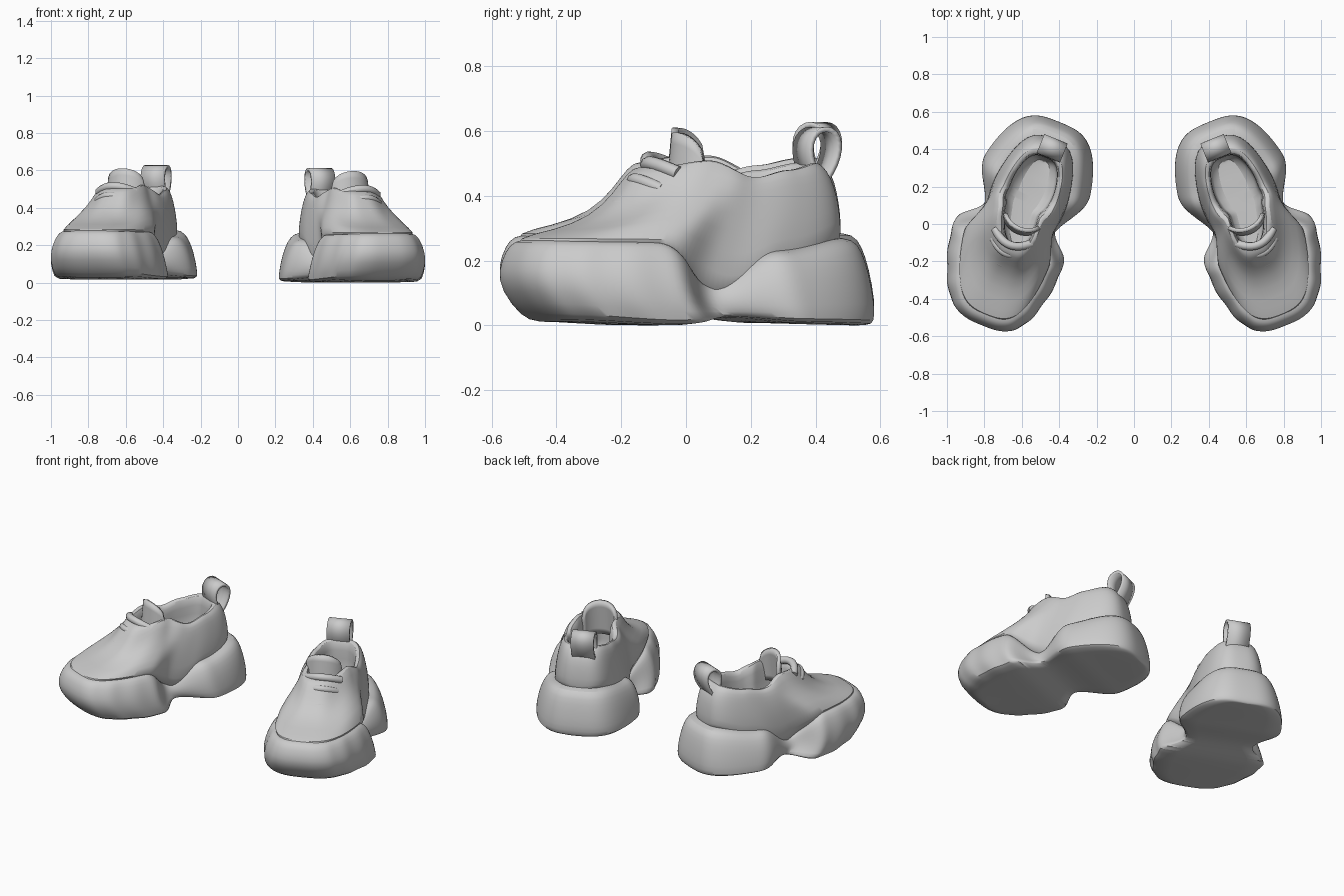
import bpy, bmesh, math
from mathutils import Vector

if "Cube" in bpy.data.objects:
    bpy.data.objects.remove(bpy.data.objects["Cube"], do_unlink=True)

grey = bpy.data.materials.new("plain grey")
grey.use_nodes = True
grey.diffuse_color = (0.6, 0.6, 0.6, 1)
grey.node_tree.nodes["Principled BSDF"].inputs["Base Color"].default_value = (0.6, 0.6, 0.6, 1)

TURN = math.radians(22)   # toes point outwards
N = 96                    # points round each ring


def place(side, v, w, z):
    """Shoe space (v to the toe, w to the outer side) into the scene."""
    x = 0.62 + v * math.sin(TURN) + w * math.cos(TURN)
    y = -v * math.cos(TURN) + w * math.sin(TURN)
    return Vector((side * x, y, z + (0.015 if side < 0 else 0)))


def ease(s, keys):
    """Smooth interpolation through (position, value) keys."""
    for (a, p), (b, q) in zip(keys, keys[1:]):
        if s <= b:
            k = max(0, (s - a) / (b - a))
            return p + (q - p) * k * k * (3 - 2 * k)
    return keys[-1][1]


def finish(name, verts, faces, subdiv=0, thick=0, angle=50):
    bm = bmesh.new()
    bv = [bm.verts.new(p) for p in verts]
    for f in faces:
        bm.faces.new([bv[i] for i in f])
    bmesh.ops.recalc_face_normals(bm, faces=bm.faces)
    me = bpy.data.meshes.new(name)
    bm.to_mesh(me)
    bm.free()
    me.materials.append(grey)
    ob = bpy.data.objects.new(name, me)
    bpy.context.collection.objects.link(ob)
    if thick:
        mod = ob.modifiers.new("thickness", "SOLIDIFY")
        mod.thickness, mod.offset = thick, 0
    if subdiv:
        ob.modifiers.new("smooth", "SUBSURF").levels = subdiv
        ob.modifiers["smooth"].render_levels = subdiv
    bpy.ops.object.select_all(action="DESELECT")
    ob.select_set(True)
    bpy.context.view_layer.objects.active = ob
    bpy.ops.object.shade_smooth_by_angle(angle=math.radians(angle))


def ring(side, row, lugs, low, early):
    """One foot-shaped contour: ends, three half widths, four heights.
    low is where the height dips, early how much it has dipped before that."""
    v0, v1, heel, waist, ball, zh, zm, zb, zt = row
    pts = []
    for i in range(N):
        t = math.tau * i / N
        s = (1 - math.cos(t)) / 2
        half = ease(s, [(0.28, heel), (0.5, waist), (0.63, ball), (1, ball)])
        half *= 1 + lugs * math.cos(18 * t) * ease(s, [(0.55, 0), (0.65, 1)])
        w = math.copysign(abs(math.sin(t)) ** 0.62, math.sin(t)) * half
        w += ease(s, [(0.4, 0), (0.6, 0.01)]) - 0.035 * max(0, s - 0.6) / 0.4
        z = ease(s, [(0, zh), (low - 0.2, zh + (zm - zh) * early),
                     (low, zm), (0.67, zb), (1, zt)])
        pts.append(place(side, v0 + (v1 - v0) * s, w, z))
    return pts


def loft(name, side, rows, lugs, low, early):
    verts, faces = [], []
    for row in rows:
        verts += ring(side, row, lugs, low, early)
    for r in range(len(rows) - 1):
        for i in range(N):
            j = (i + 1) % N
            faces.append((r * N + i, r * N + j, (r + 1) * N + j, (r + 1) * N + i))
    # close both ends with strips of quads
    h = N // 2
    for o in (0, (len(rows) - 1) * N):
        faces += [(o, o + 1, o + N - 1), (o + h - 1, o + h, o + h + 1)]
        faces += [(o + i, o + i + 1, o + N - i - 1, o + N - i) for i in range(1, h - 1)]
    finish(name, verts, faces, subdiv=1)


SOLE = [
    (-.575, .45, .31, .19, .31, 0, .025, 0, .01),
    (-.587, .50, .325, .20, .325, .01, .03, .005, .025),
    (-.592, .57, .325, .20, .328, .06, .055, .08, .11),
    (-.575, .58, .308, .195, .315, .16, .08, .16, .17),
    (-.555, .56, .28, .185, .288, .23, .10, .225, .23),
    (-.53, .535, .25, .175, .262, .268, .115, .258, .262),
    (-.47, .49, .19, .155, .22, .272, .12, .262, .265),
]
UPPER = [
    (-.485, .52, .205, .18, .245, .24, .05, .21, .23),
    (-.495, .53, .225, .20, .26, .285, .14, .265, .272),
    (-.488, .41, .207, .20, .23, .36, .30, .325, .293),
    (-.475, .29, .185, .185, .175, .43, .385, .405, .335),
    (-.45, .215, .17, .168, .147, .48, .44, .475, .41),
    (-.42, .175, .152, .15, .127, .507, .462, .512, .47),
    (-.395, .13, .13, .125, .105, .50, .452, .51, .50),
    (-.38, .10, .118, .112, .095, .46, .42, .47, .46),
    (-.39, .11, .125, .115, .09, .32, .29, .29, .29),
    (-.36, .10, .10, .09, .08, .26, .26, .26, .26),
]


def tongue(side, name):
    cols, rows = 14, 6
    verts, faces = [], []
    for r in range(rows + 1):
        for c in range(cols + 1):
            k = c / cols * 2 - 1
            top = 0.49 + 0.105 * math.sqrt(max(0, 1 - k * k))
            z = 0.38 + (top - 0.38) * r / rows
            a = k * 1.15
            verts.append(place(side, -0.07 + 0.10 * math.cos(a) - 0.1 * (z - 0.5),
                               0.11 * math.sin(a) - 0.015, z))
    for r in range(rows):
        for c in range(cols):
            i = r * (cols + 1) + c
            faces.append((i, i + 1, i + cols + 2, i + cols + 1))
    finish(name, verts, faces, thick=0.022)


def heel_loop(side, name):
    verts, faces, n = [], [], 24
    for i in range(n):
        t = math.tau * i / n
        # teardrop: pinched at the bottom where it is stitched on
        pinch = 0.5 - 0.5 * math.cos(t)
        v = -0.437 - 0.06 * math.sin(t) * pinch ** 0.45 - 0.01 * pinch
        z = 0.52 - 0.085 * math.cos(t)
        verts += [place(side, v, w, z) for w in (-0.085, 0.05)]
    for i in range(n):
        a, b = 2 * i, 2 * ((i + 1) % n)
        faces.append((a, a + 1, b + 1, b))
    finish(name, verts, faces, thick=0.016)


def lace(side, name, v, z, half, radius, bow):
    """Rounded cord curved round the throat, half sunk into it."""
    cu = bpy.data.curves.new(name, "CURVE")
    cu.dimensions = "3D"
    cu.bevel_depth, cu.bevel_resolution, cu.use_fill_caps = radius, 3, True
    sp = cu.splines.new("POLY")
    sp.points.add(12)
    for i, p in enumerate(sp.points):
        k = i / 6 - 1
        p.co = (*place(side, v - bow * k * k, half * k, z - 0.03 * k * k), 1)
    sp.use_smooth = True
    cu.materials.append(grey)
    ob = bpy.data.objects.new(name, cu)
    bpy.context.collection.objects.link(ob)


LACES = [
    (.12, .50, .105, .022, .05),
    (.17, .45, .095, .02, .05),
    (.23, .373, .10, .018, .045),
]

for side, label in ((1, "left"), (-1, "right")):
    loft(label + "_sole", side, SOLE, lugs=0.014, low=0.48, early=0.25)
    loft(label + "_upper", side, UPPER, lugs=0, low=0.42, early=0.5)
    tongue(side, label + "_tongue")
    heel_loop(side, label + "_heel_loop")
    for n, args in enumerate(LACES):
        lace(side, f"{label}_lace_{n + 1}", *args)
